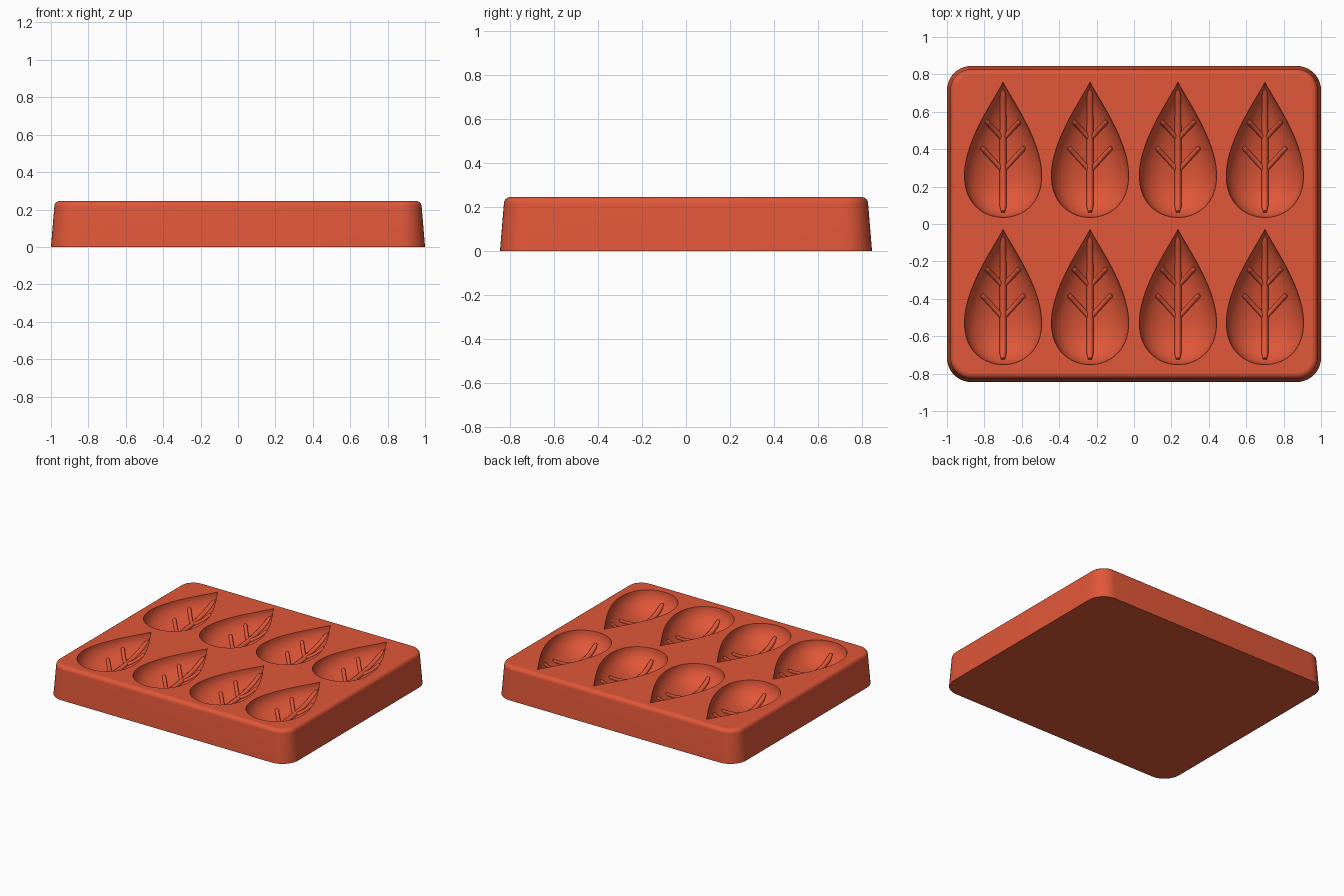
import bpy
import bmesh
from math import sin, cos, pi, radians
from mathutils import Vector
from mathutils.bvhtree import BVHTree

cube = bpy.data.objects.get("Cube")
if cube:
    bpy.data.objects.remove(cube, do_unlink=True)

HEIGHT, HALF_X, HALF_Y, CORNER = 0.245, 1.0, 0.845, 0.13
DEPTH = 0.15
LEAF_BOTTOM, LEAF_LENGTH, LEAF_HALF = -0.36, 0.725, 0.207
DEEPEST = Vector((0, LEAF_BOTTOM + 0.2))
LEAF_CENTRES = [(x, y) for y in (0.395, -0.392) for x in (-0.7, -0.235, 0.235, 0.7)]

terracotta = bpy.data.materials.new("terracotta silicone")
terracotta.use_nodes = True
colour = (0.75, 0.095, 0.04, 1)
terracotta.diffuse_color = colour
terracotta.node_tree.nodes["Principled BSDF"].inputs["Base Color"].default_value = colour


def rounded_rectangle(inset, steps=10):
    """Outline of the tray moved inwards by inset."""
    radius = CORNER - inset
    points = []
    for corner, (sx, sy) in enumerate([(1, 1), (-1, 1), (-1, -1), (1, -1)]):
        for i in range(steps + 1):
            a = (corner + i / steps) * pi / 2
            points.append((sx * (HALF_X - CORNER) + radius * cos(a),
                           sy * (HALF_Y - CORNER) + radius * sin(a)))
    return points


def leaf_outline(count=64, power=1.25):
    """Teardrop with its tip towards the back."""
    points = []
    for i in range(count):
        a = (i + 0.5) / count * 2 * pi
        x = sin(a) * sin(a / 2) ** power / 0.735 * LEAF_HALF
        points.append(Vector((x, LEAF_BOTTOM + LEAF_LENGTH * (1 + cos(a)) / 2)))
    return points


def add_ring(bm, points, z):
    return [bm.verts.new((p[0], p[1], z)) for p in points]


def bridge(bm, a, b):
    for i in range(len(a)):
        j = (i + 1) % len(a)
        bm.faces.new((a[i], a[j], b[j], b[i]))


def ring_edges(bm, ring):
    return [bm.edges.get((ring[i - 1], ring[i])) for i in range(len(ring))]


# Tray: tapered sides with a rounded top edge
bm = bmesh.new()
EDGE, TAPER = 0.03, 0.018
profile = [(0, 0)]
for i in range(7):
    a = i / 6 * pi / 2
    profile.append((TAPER + EDGE * (1 - cos(a)), HEIGHT - EDGE * (1 - sin(a))))
rings = [add_ring(bm, rounded_rectangle(inset), z) for inset, z in profile]
for lower, upper in zip(rings, rings[1:]):
    bridge(bm, lower, upper)
bm.faces.new(rings[0])
rim_edges = ring_edges(bm, rings[-1])

# Leaf cavities: teardrop bowls sunk into the top
outline = leaf_outline()
STEPS = 14
for cx, cy in LEAF_CENTRES:
    centre = Vector((cx, cy))
    previous = None
    for k in range(STEPS):
        a = k / STEPS * pi / 2
        points = [centre + DEEPEST + (p - DEEPEST) * cos(a) for p in outline]
        ring = add_ring(bm, points, HEIGHT - DEPTH * sin(a))
        if previous:
            bridge(bm, previous, ring)
        else:
            first = ring
        previous = ring
    rim_edges += [bm.edges.get((first[i - 1], first[i])) for i in range(len(first))]
    bottom = bm.verts.new((*(centre + DEEPEST), HEIGHT - DEPTH))
    for i in range(len(previous)):
        bm.faces.new((previous[i - 1], previous[i], bottom))

# Flat top around the cavities
bmesh.ops.triangle_fill(bm, edges=rim_edges, use_beauty=True, normal=(0, 0, 1))
bmesh.ops.recalc_face_normals(bm, faces=bm.faces)
surface = BVHTree.FromBMesh(bm)
mesh = bpy.data.meshes.new("mould_tray")
bm.to_mesh(mesh)
bm.free()
mesh.materials.append(terracotta)
tray = bpy.data.objects.new("mould_tray", mesh)
bpy.context.collection.objects.link(tray)


def activate(ob):
    bpy.ops.object.select_all(action="DESELECT")
    ob.select_set(True)
    bpy.context.view_layer.objects.active = ob


activate(tray)
bpy.ops.object.shade_smooth_by_angle(angle=radians(40))
for face in mesh.polygons:
    if abs(face.normal.z) > 0.9999 and face.center.z > HEIGHT - 0.0001:
        face.use_smooth = False

# Leaf veins: raised ridges following the floor of a cavity
home = LEAF_CENTRES[0]
curve = bpy.data.curves.new("leaf_veins", "CURVE")
curve.dimensions = "3D"
curve.bevel_depth = 1.0
curve.bevel_resolution = 3
curve.use_fill_caps = True


def add_vein(start, end, radius, count=24):
    spline = curve.splines.new("POLY")
    spline.points.add(count - 1)
    for i, point in enumerate(spline.points):
        x, y = Vector(start).lerp(Vector(end), i / (count - 1))
        hit = surface.ray_cast(Vector((x + home[0], y + home[1], 1)), Vector((0, 0, -1)))[0]
        point.co = (x, y, hit.z + radius * 0.3, 1)
        point.radius = radius * (0.6 if i in (0, count - 1) else 1)


add_vein((0, -0.33), (0, 0.325), 0.018)
for side in (-1, 1):
    add_vein((0, -0.11), (side * 0.115, 0.015), 0.013)
    add_vein((0, 0.06), (side * 0.09, 0.155), 0.013)

veins = bpy.data.objects.new("leaf_veins", curve)
bpy.context.collection.objects.link(veins)
activate(veins)
bpy.ops.object.convert(target="MESH")
veins = bpy.context.view_layer.objects.active
veins.data.materials.clear()
veins.data.materials.append(terracotta)
bpy.ops.object.shade_smooth_by_angle(angle=radians(50))

# One set of veins in every cavity
for i, (x, y) in enumerate(LEAF_CENTRES):
    ob = veins if i == 0 else veins.copy()
    ob.name = f"leaf_veins_{i + 1}"
    ob.location = (x, y, 0)
    if i:
        bpy.context.collection.objects.link(ob)
